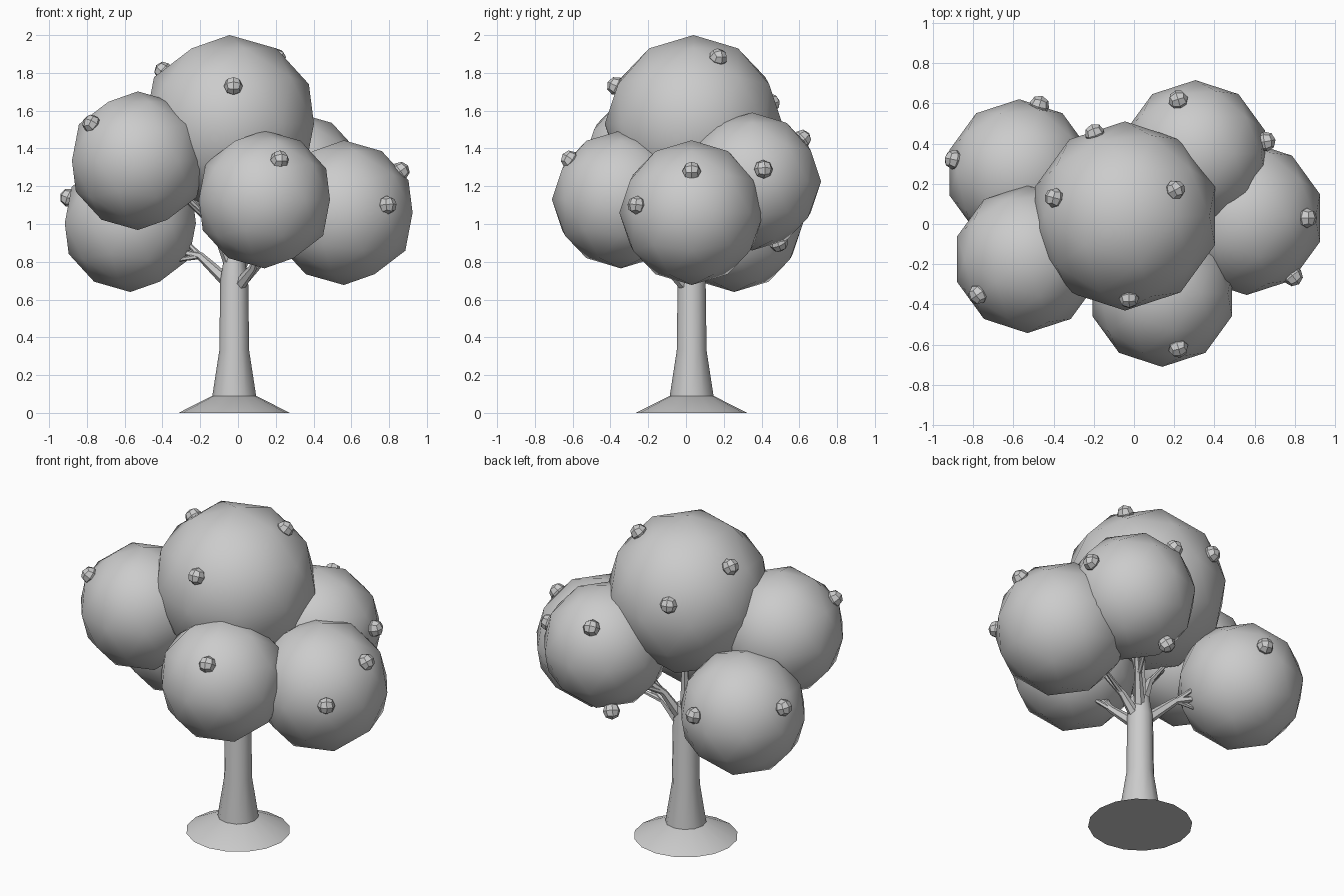
import bpy, bmesh, math
from mathutils import Vector

if "Cube" in bpy.data.objects:
    bpy.data.objects.remove(bpy.data.objects["Cube"])

grey = bpy.data.materials.new("plain grey")
grey.diffuse_color = (0.6, 0.6, 0.6, 1)
grey.use_nodes = True
grey.node_tree.nodes["Principled BSDF"].inputs["Base Color"].default_value = grey.diffuse_color


def finish(name, bm, smooth=None):
    """Turn a bmesh into a named object, smooth below the given angle."""
    me = bpy.data.meshes.new(name)
    bmesh.ops.recalc_face_normals(bm, faces=bm.faces[:])
    bm.to_mesh(me)
    bm.free()
    me.materials.append(grey)
    ob = bpy.data.objects.new(name, me)
    bpy.context.collection.objects.link(ob)
    if smooth is not None:
        bpy.ops.object.select_all(action='DESELECT')
        ob.select_set(True)
        bpy.context.view_layer.objects.active = ob
        bpy.ops.object.shade_smooth_by_angle(angle=math.radians(smooth))
    return ob


def tube(bm, pts, radii, n):
    """Tapered tube through the points, closed at both ends."""
    pts = [Vector(p) for p in pts]
    rings = []
    for i, (p, r) in enumerate(zip(pts, radii)):
        d = (pts[min(i + 1, len(pts) - 1)] - pts[max(i - 1, 0)]).normalized()
        ref = Vector((0, 1, 0)) if abs(d.y) < 0.9 else Vector((1, 0, 0))
        u = d.cross(ref).normalized()
        v = d.cross(u)
        rings.append([bm.verts.new(p + r * (math.cos(a) * u + math.sin(a) * v))
                      for a in (2 * math.pi * k / n for k in range(n))])
    for a, b in zip(rings, rings[1:]):
        for k in range(n):
            bm.faces.new((a[k], a[(k + 1) % n], b[(k + 1) % n], b[k]))
    bm.faces.new(rings[0])
    bm.faces.new(rings[-1])


# Foliage balls: centre and radius
balls = {
    "crown": ((-0.045, 0.04, 1.53), 0.47),
    "upper_left": ((-0.53, -0.175, 1.335), 0.367),
    "lower_left": ((-0.57, 0.255, 1.005), 0.365),
    "front": ((0.14, -0.345, 1.13), 0.365),
    "right": ((0.56, 0.03, 1.06), 0.383),
    "back": ((0.305, 0.35, 1.225), 0.365),
}
for key, (c, r) in balls.items():
    bm = bmesh.new()
    bmesh.ops.create_icosphere(bm, subdivisions=2, radius=r)
    bmesh.ops.translate(bm, verts=bm.verts[:], vec=c)
    finish(key + "_foliage", bm, 60)

# Trunk and earth mound
X, Y = -0.02, 0.03
bm = bmesh.new()
tube(bm, [(X, Y, z) for z in (0.04, 0.09, 0.33, 0.7, 0.82)],
     [0.118, 0.116, 0.079, 0.074, 0.055], 12)
finish("trunk", bm, 40)
bm = bmesh.new()
tube(bm, [(X, Y, 0), (X, Y, 0.09)], [0.295, 0.116], 16)
finish("root_mound", bm, 40)

# Forked branches: start height, elbow, tip
branches = {
    "lower_left": (0.68, (-0.20, 0.13, 0.83), (-0.34, 0.22, 0.86)),
    "upper_left": (0.76, (-0.12, -0.01, 0.98), (-0.32, -0.09, 1.20)),
    "front": (0.66, (0.08, -0.10, 0.77), (0.13, -0.24, 0.95)),
    "right": (0.68, (0.12, 0.04, 0.80), (0.35, 0.03, 0.95)),
    "back": (0.72, (0.07, 0.12, 0.90), (0.20, 0.25, 1.06)),
    "crown": (0.76, (-0.02, 0.04, 1.0), (-0.03, 0.04, 1.25)),
}
for key, (z0, elbow, tip) in branches.items():
    bm = bmesh.new()
    e, t = Vector(elbow), Vector(tip)
    tube(bm, [(X, Y, z0 - 0.02), e, t], [0.038, 0.022, 0.012], 6)
    for lift in (0.07, -0.05):
        side = (t - e).cross(Vector((0, 0, 1)))
        fork = e.lerp(t, 0.85) + side * (0.3 if lift > 0 else -0.3)
        tube(bm, [e, fork + Vector((0, 0, lift))], [0.016, 0.009], 6)
    finish(key + "_branch", bm, 50)

# Small faceted fruit sitting on the foliage
fruit = [
    (-0.025, -0.37, 1.73), (-0.395, 0.13, 1.81), (0.205, 0.17, 1.88),
    (-0.195, 0.45, 1.64), (-0.775, -0.35, 1.53), (-0.47, 0.59, 1.08),
    (-0.895, 0.32, 1.14), (0.22, -0.615, 1.34), (0.79, -0.26, 1.10),
    (0.86, 0.03, 1.28), (0.22, 0.615, 1.45), (0.655, 0.41, 1.29),
    (0.17, 0.49, 0.90),
]
for i, p in enumerate(fruit):
    bm = bmesh.new()
    bmesh.ops.create_cube(bm, size=1)
    bmesh.ops.subdivide_edges(bm, edges=bm.edges[:], cuts=1, use_grid_fill=True)
    p = Vector(p)
    near = min(balls.values(), key=lambda b: abs((p - Vector(b[0])).length - b[1]))
    rot = (p - Vector(near[0])).to_track_quat('Z', 'Y')
    for v in bm.verts:
        v.co = rot @ (v.co.normalized() * 0.05) + p
    finish("fruit_%d" % (i + 1), bm)
